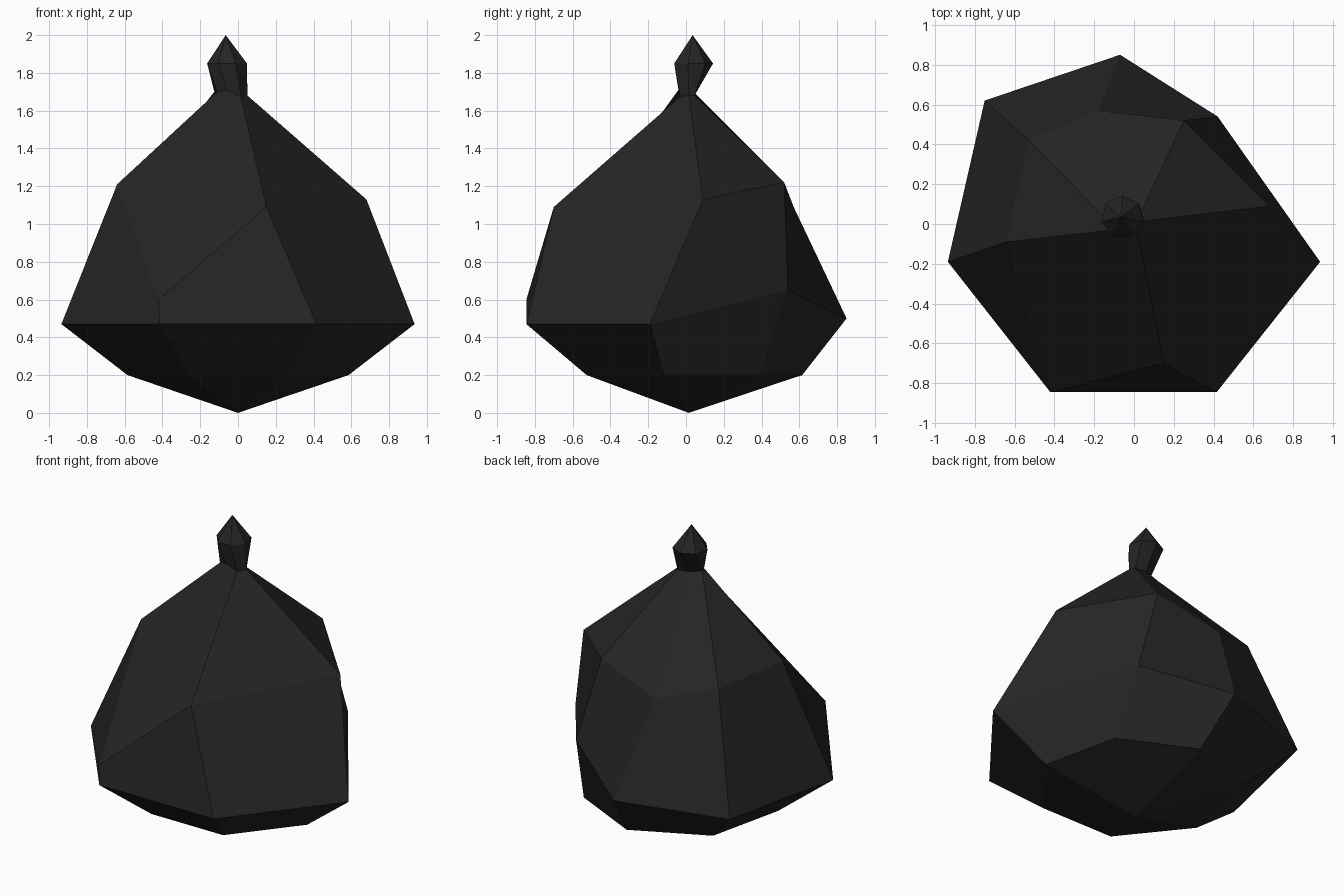
import bpy, bmesh, math

if "Cube" in bpy.data.objects:
    bpy.data.objects.remove(bpy.data.objects["Cube"])

charcoal = bpy.data.materials.new("charcoal_black")
charcoal.diffuse_color = (0.018, 0.018, 0.018, 1)
charcoal.use_nodes = True
charcoal.node_tree.nodes["Principled BSDF"].inputs["Base Color"].default_value = charcoal.diffuse_color
SIDES = 7


def heptagon(cx, cy, r, z):
    """Regular ring whose first corner is just right of the front."""
    angles = [math.radians(-90) + (k + 0.5) * math.tau / SIDES for k in range(SIDES)]
    return [(cx + r * math.cos(a), cy + r * math.sin(a), z) for a in angles]


def loft(name, bottom, rings, top):
    """Bridge rings of corners, closed by a point (if given) at each end."""
    bm = bmesh.new()
    loops = [[bm.verts.new(p) for p in ring] for ring in rings]
    for low, high in zip(loops, loops[1:]):
        for i in range(SIDES):
            j = (i + 1) % SIDES
            bm.faces.new((low[i], low[j], high[j], high[i]))
    for point, ring in ((bottom, loops[0]), (top, loops[-1])):
        tip = bm.verts.new(point)
        for i in range(SIDES):
            bm.faces.new((ring[i], ring[(i + 1) % SIDES], tip))
    bmesh.ops.recalc_face_normals(bm, faces=bm.faces)
    mesh = bpy.data.meshes.new(name)
    bm.to_mesh(mesh)
    bm.free()
    mesh.materials.append(charcoal)
    obj = bpy.data.objects.new(name, mesh)
    bpy.context.collection.objects.link(obj)
    return obj


# Belly: widest ring, with the back right corner pushed in
belly = heptagon(0, 0.02, 0.957, 0.47)
belly[0], belly[6] = (0.415, -0.845, 0.47), (-0.415, -0.845, 0.47)
belly[1], belly[5] = (0.935, -0.19, 0.47), (-0.935, -0.19, 0.47)
belly[2], belly[3], belly[4] = (0.42, 0.54, 0.65), (-0.07, 0.85, 0.5), (-0.75, 0.62, 0.47)

# Shoulder: irregular chipped corners
shoulder = [(0.15, -0.70, 1.09), (0.68, 0.09, 1.13), (0.25, 0.52, 1.22),
            (-0.18, 0.57, 1.09), (-0.53, 0.42, 1.19), (-0.64, -0.09, 1.21),
            (-0.42, -0.845, 0.60)]

# Neck: narrow pinch below the knob
neck = [(0.015, -0.03, 1.675), (0.05, 0.015, 1.68), (0.03, 0.045, 1.68),
        (-0.05, 0.05, 1.69), (-0.125, 0.01, 1.70), (-0.11, -0.03, 1.70),
        (-0.06, -0.04, 1.71)]

# Knob: small faceted point on top
knob = heptagon(-0.058, 0.035, 0.108, 1.85)

loft("faceted_stone_with_knob", (0, 0.015, 0),
     [heptagon(0, 0.015, 0.6, 0.2), belly, shoulder, neck, knob],
     (-0.065, 0.035, 2.0))
